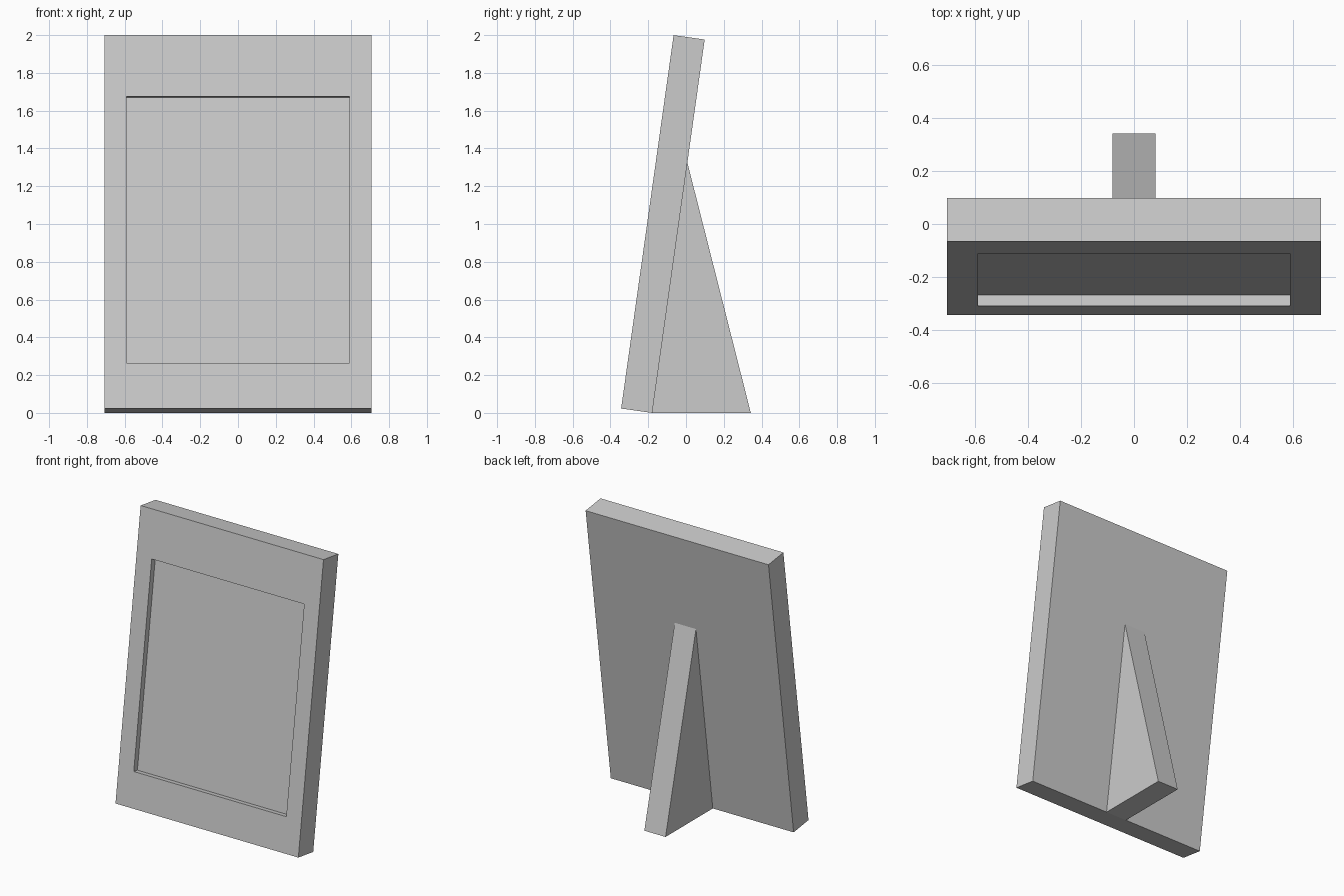
import bpy, bmesh, math
from mathutils import Matrix, Vector

if "Cube" in bpy.data.objects:
    bpy.data.objects.remove(bpy.data.objects["Cube"])

TILT = math.radians(8)
W, T, L = 1.414, 0.166, 1.996          # frame width, thickness, length
FOOT_Y = -0.179                        # back bottom edge, resting on the ground


def finish(bm, name):
    bmesh.ops.recalc_face_normals(bm, faces=bm.faces)
    me = bpy.data.meshes.new(name)
    bm.to_mesh(me)
    bm.free()
    ob = bpy.data.objects.new(name, me)
    bpy.context.collection.objects.link(ob)
    return ob


# Picture frame: slab with a shallow picture recess, leaning back
bm = bmesh.new()
bmesh.ops.create_cube(bm, size=1, matrix=Matrix.Translation((0, -T / 2, L / 2))
                      @ Matrix.Diagonal((W, T, L, 1)))
bm.normal_update()
front = min(bm.faces, key=lambda f: f.normal.y)
bmesh.ops.inset_region(bm, faces=[front], thickness=0.166)
for v in front.verts:
    v.co.z = 0.244 if v.co.z < L / 2 else 1.668
panel = bmesh.ops.extrude_discrete_faces(bm, faces=[front])["faces"][0]
bmesh.ops.translate(bm, verts=panel.verts, vec=(0, 0.041, 0))
frame = finish(bm, "picture_frame")
frame.location.y = FOOT_Y
frame.rotation_euler.x = -TILT

# Easel stand: triangular wedge flush against the back of the frame
apex_z = 1.325
profile = [(FOOT_Y, 0), (0.343, 0), (FOOT_Y + apex_z * math.tan(TILT), apex_z)]
bm = bmesh.new()
side = bm.faces.new([bm.verts.new((-0.082, y, z)) for y, z in profile])
ext = bmesh.ops.extrude_face_region(bm, geom=[side])["geom"]
bmesh.ops.translate(bm, vec=Vector((0.164, 0, 0)),
                    verts=[g for g in ext if isinstance(g, bmesh.types.BMVert)])
finish(bm, "easel_stand")
